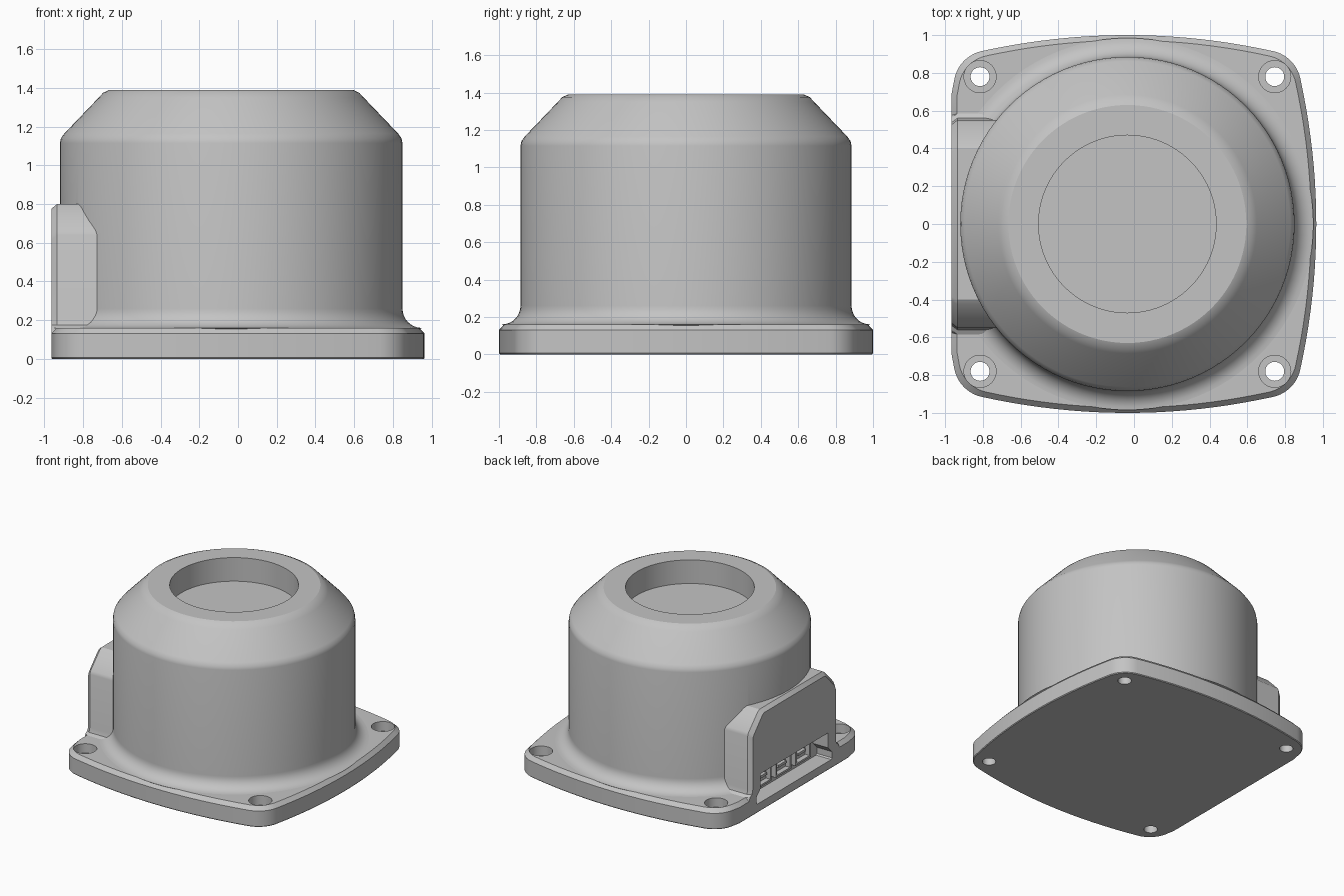
import bpy, bmesh
from math import sin, cos, pi, radians, sqrt

if "Cube" in bpy.data.objects:
    bpy.data.objects.remove(bpy.data.objects["Cube"])

CX = -0.035        # axis of the round housing
FLAT = -0.965      # plane of the flat connector side

grey = bpy.data.materials.new("light grey")
grey.use_nodes = True
grey.diffuse_color = (0.55, 0.55, 0.55, 1)
grey.node_tree.nodes["Principled BSDF"].inputs["Base Color"].default_value = (0.55, 0.55, 0.55, 1)


def loft(name, rings):
    """Closed solid through rings with equal point counts."""
    bm = bmesh.new()
    rows = [[bm.verts.new(p) for p in ring] for ring in rings]
    n = len(rows[0])
    for a, b in zip(rows, rows[1:]):
        for i in range(n):
            j = (i + 1) % n
            bm.faces.new((a[i], a[j], b[j], b[i]))
    bm.faces.new(rows[0][::-1])
    bm.faces.new(rows[-1])
    bmesh.ops.recalc_face_normals(bm, faces=bm.faces)
    mesh = bpy.data.meshes.new(name)
    bm.to_mesh(mesh)
    bm.free()
    mesh.materials.append(grey)
    obj = bpy.data.objects.new(name, mesh)
    bpy.context.collection.objects.link(obj)
    return obj


def lathe(name, profile, cx=0, cy=0, n=96, limit=-9):
    return loft(name, [[(max(cx + r * cos(2 * pi * i / n), limit), cy + r * sin(2 * pi * i / n), z)
                        for i in range(n)] for r, z in profile])


def block(name, x0, x1, y0, y1, z0, z1):
    return loft(name, [[(x, y0, z0), (x, y1, z0), (x, y1, z1), (x, y0, z1)] for x in (x0, x1)])


def mirrored(half):
    """Full y-z outline from its +y half, listed bottom to top."""
    return half + [(-y, z) for y, z in reversed(half)]


def select(obj):
    bpy.ops.object.select_all(action='DESELECT')
    obj.select_set(True)
    bpy.context.view_layer.objects.active = obj


def cut(obj, cutters):
    select(obj)
    for c in cutters:
        mod = obj.modifiers.new("cut", 'BOOLEAN')
        mod.operation = 'DIFFERENCE'
        mod.solver = 'EXACT'
        mod.object = c
        bpy.ops.object.modifier_apply(modifier=mod.name)


def smooth(obj, angle=25):
    select(obj)
    bpy.ops.object.shade_smooth_by_angle(angle=radians(angle))


# Mounting plate outline: bulged sides, rounded corners, one flat side
def plate_outline():
    quarter = []
    for i in range(-10, 10):
        y = 0.77 * i / 10
        quarter.append((1 - y * y / 7, y))
    for i in range(11):
        a = radians(12 + 6.6 * i)
        quarter.append((0.73 + 0.19 * cos(a), 0.73 + 0.19 * sin(a)))
    points = []
    for k in range(4):
        c, s = round(cos(k * pi / 2)), round(sin(k * pi / 2))
        side = quarter[:-1]
        points += [(x * c - y * s, x * s + y * c) for x, y in side]
    return [(max(x + CX, FLAT), y) for x, y in points]


outline = plate_outline()
plate = loft("mounting_plate", [[(x * s, y * s, z) for x, y in outline]
                                for s, z in ((0.995, 0), (1, 0.006), (1, 0.13), (0.972, 0.16))])

# Round housing with base fillet, sloped shoulder and recessed top
fillet = [(0.985 - 0.1 * sin(i * pi / 16), 0.26 - 0.1 * cos(i * pi / 16)) for i in range(9)]
housing = lathe("round_housing", [(0.9, 0.1)] + fillet + [
    (0.885, 1.115), (0.88, 1.14), (0.862, 1.165), (0.685, 1.35), (0.662, 1.375), (0.63, 1.39),
    (0.47, 1.39), (0.47, 1.2)], cx=CX, limit=FLAT + 0.005)

# Connector box with chamfered top corners and flared foot
section = mirrored([(0.6, 0.13), (0.585, 0.16), (0.56, 0.175), (0.55, 0.21),
                    (0.55, 0.64), (0.54, 0.665), (0.425, 0.785), (0.4, 0.8)])
box = loft("connector_box", [
    [(FLAT, y * 0.96, z if z < 0.3 else z - 0.025) for y, z in section],
    [(FLAT + 0.03, y, z) for y, z in section],
    [(-0.6, y, z) for y, z in section]])

# Connector opening
opening = mirrored([(0.47, 0.07), (0.48, 0.08), (0.48, 0.13), (0.43, 0.18), (0.43, 0.3)])
slot = loft("opening_cutter", [[(x, y, z) for y, z in opening] for x in (-1.1, -0.83)])

# Screw holes with counterbores
holes = [lathe("hole_cutter", [(0.05, -0.1), (0.05, 0.085), (0.085, 0.085), (0.085, 0.3)],
               cx=CX + sx * 0.78, cy=sy * 0.78, n=40)
         for sx in (-1, 1) for sy in (-1, 1)]

cut(plate, holes + [slot])
cut(housing, [slot])
cut(box, [slot])
for c in holes + [slot]:
    bpy.data.objects.remove(c)
for part in (plate, housing, box):
    smooth(part)

# Sockets on the back wall of the opening
for k, y in enumerate((0.25, 0.0, -0.25)):
    w, x = 0.09, -0.87
    block("socket_top_%d" % k, x, -0.82, y - w, y + w, 0.24, 0.255)
    block("socket_bottom_%d" % k, x, -0.82, y - w, y + w, 0.115, 0.13)
    for s in (-1, 1):
        e = y + s * w
        block("socket_side_%d" % k, x, -0.82, e - 0.008, e + 0.008, 0.115, 0.255)
    block("socket_tongue_%d" % k, x + 0.01, -0.82, y - 0.05, y + 0.05, 0.175, 0.195)
